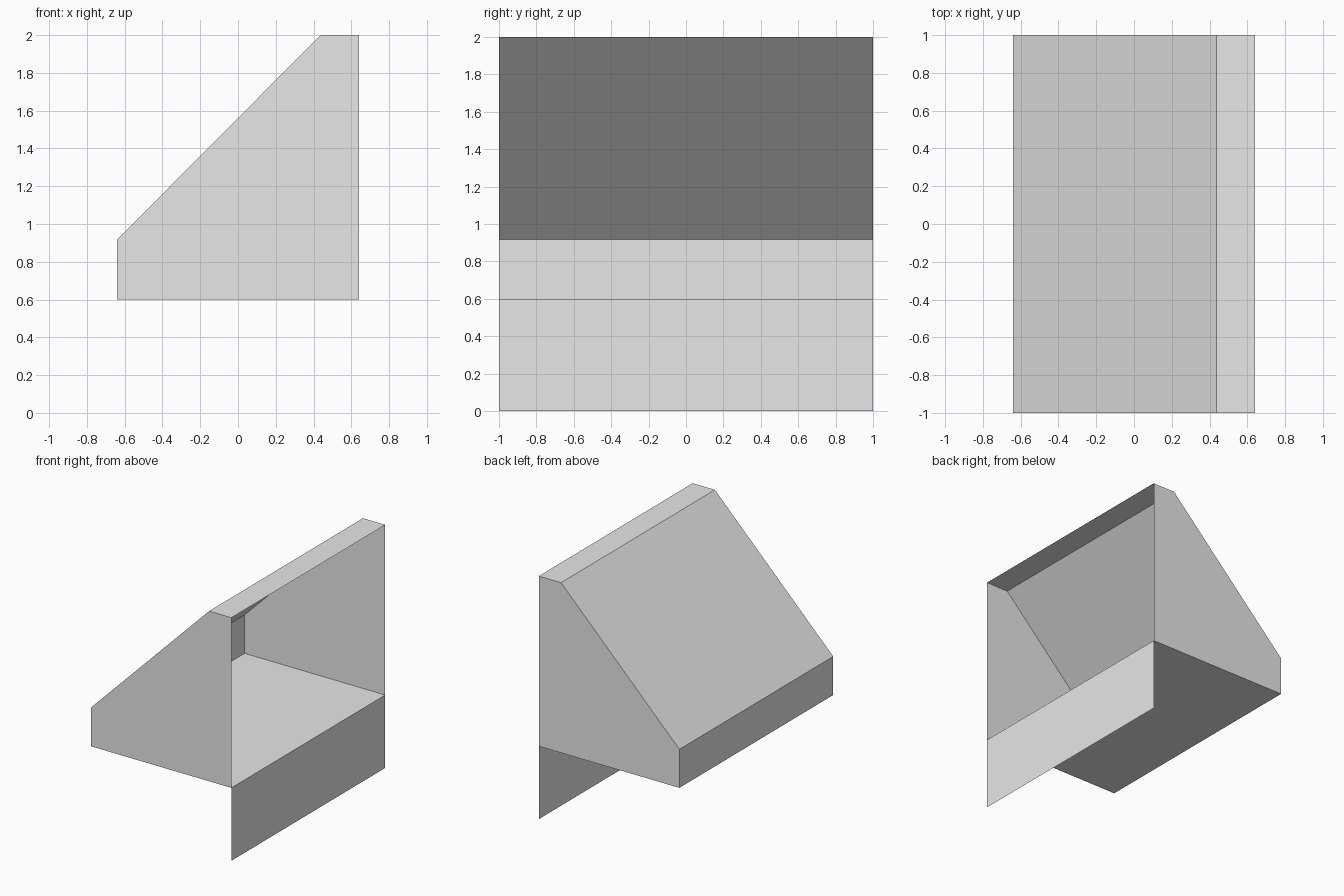
import bpy

cube = bpy.data.objects.get("Cube")
if cube:
    bpy.data.objects.remove(cube, do_unlink=True)

HALF_LENGTH = 1.0
# Cross-section (x, z): floor lip, floor back, back wall top, ridge, top lip
PROFILE = [(0.64, 0.60), (-0.64, 0.60), (-0.64, 0.917), (0.437, 2.0), (0.64, 2.0)]
APRON = [(0.64, 0.0), (0.64, 0.60)]

grey = bpy.data.materials.new("light grey")
grey.use_nodes = True
grey.diffuse_color = (0.8, 0.8, 0.8, 1)
grey.node_tree.nodes["Principled BSDF"].inputs["Base Color"].default_value = (0.8, 0.8, 0.8, 1)


def make_object(name, verts, faces):
    mesh = bpy.data.meshes.new(name)
    mesh.from_pydata(verts, [], faces)
    mesh.materials.append(grey)
    obj = bpy.data.objects.new(name, mesh)
    bpy.context.collection.objects.link(obj)
    return obj


def folded_sheet(name, path):
    """Sweep an open (x, z) path along y as a thin sheet."""
    n = len(path)
    verts = [(x, y, z) for y in (-HALF_LENGTH, HALF_LENGTH) for x, z in path]
    faces = [(i, i + 1, n + i + 1, n + i) for i in range(n - 1)]
    return make_object(name, verts, faces)


def end_panel(name, y):
    """Close one end of the cross-section, facing outwards."""
    path = PROFILE if y > 0 else PROFILE[::-1]
    return make_object(name, [(x, y, z) for x, z in path], [tuple(range(len(path)))])


# Floor, back wall, sloped roof and top strip; the +x side stays open
folded_sheet("hood_shell", PROFILE)

# End walls
end_panel("front_end_panel", -HALF_LENGTH)
end_panel("back_end_panel", HALF_LENGTH)

# Apron hanging below the open side
folded_sheet("apron", APRON[::-1])
